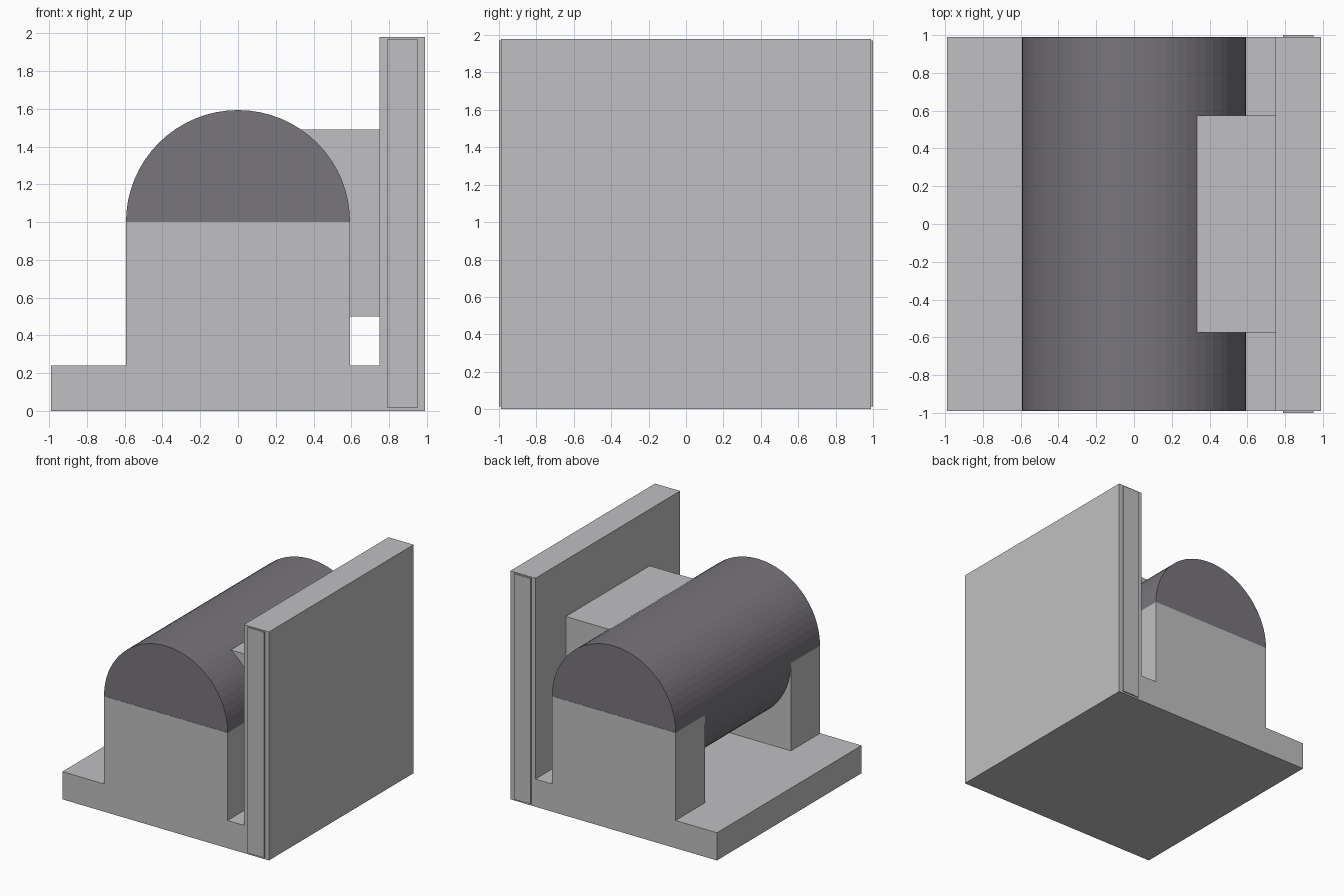
import bpy
from math import pi

default = bpy.data.objects.get("Cube")
if default:
    bpy.data.objects.remove(default, do_unlink=True)


def material(name, colour):
    mat = bpy.data.materials.new(name)
    mat.use_nodes = True
    rgba = (*colour, 1)
    mat.diffuse_color = rgba
    mat.node_tree.nodes["Principled BSDF"].inputs["Base Color"].default_value = rgba
    return mat


def finish(name, mat):
    obj = bpy.context.object
    obj.name = name
    obj.data.materials.append(mat)
    return obj


def box(name, mat, x, y, z):
    """Box from (min, max) pairs on each axis."""
    bpy.ops.mesh.primitive_cube_add(size=1)
    obj = finish(name, mat)
    for v in obj.data.vertices:
        v.co = [lo + (c + 0.5) * (hi - lo) for c, (lo, hi) in zip(v.co, (x, y, z))]
    return obj


def roller(name, mat, radius, half_length):
    """Faceted cylinder lying along y."""
    bpy.ops.mesh.primitive_cylinder_add(vertices=64, radius=radius, depth=2 * half_length,
                                        location=(0, 0, 1), rotation=(pi / 2, 0, 0))
    return finish(name, mat)


light_grey = material("light grey", (0.53, 0.53, 0.54))
dark_grey = material("dark grey", (0.19, 0.18, 0.2))
brass = material("brass", (0.6, 0.42, 0.12))

E = 0.99  # half extent of the body

# Base plate and tall side wall
box("base_plate", light_grey, (-E, E), (-E, E), (0, 0.24))
box("side_wall", light_grey, (0.75, E), (-E, E), (0, 1.98))

# Bar through the wall, showing as thin strips on its ends
box("wall_bar", light_grey, (0.79, 0.95), (-1, 1), (0.015, 1.97))

# End supports holding the roller
for name, side in (("front_support", -1), ("back_support", 1)):
    box(name, light_grey, (-0.593, 0.593), sorted((side * 0.59, side * E)), (0.2, 1))

# Block joining the roller to the wall
box("wall_block", light_grey, (0.2, 0.77), (-0.575, 0.575), (0.5, 1.49))

# Roller and its inner core
roller("roller", dark_grey, 0.593, 0.988)
roller("roller_core", brass, 0.4, 0.984)
